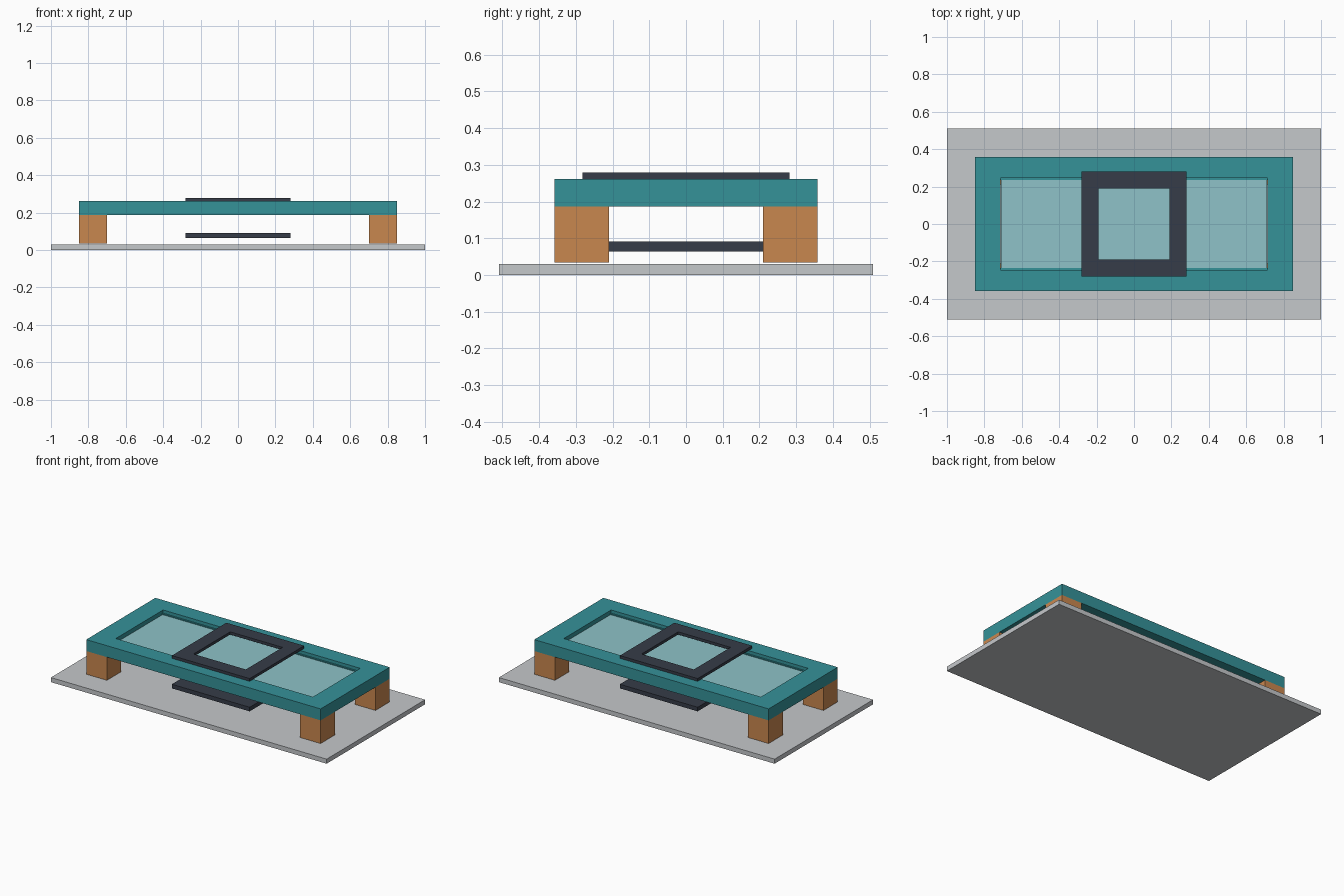
import bpy, bmesh

if "Cube" in bpy.data.objects:
    bpy.data.objects.remove(bpy.data.objects["Cube"])


def srgb(hex_code):
    vals = [int(hex_code[i:i + 2], 16) / 255 for i in (0, 2, 4)]
    return [v / 12.92 if v <= 0.04045 else ((v + 0.055) / 1.055) ** 2.4 for v in vals] + [1]


def material(name, hex_code):
    m = bpy.data.materials.new(name)
    m.diffuse_color = srgb(hex_code)
    m.use_nodes = True
    m.node_tree.nodes["Principled BSDF"].inputs["Base Color"].default_value = m.diffuse_color
    return m


GREY = material("light_grey", "C5C8CB")
WOOD = material("warm_wood", "C9874F")
TEAL = material("teal", "359299")
GLASS = material("pale_glass", "8EC2C8")
DARK = material("dark_slate", "363C48")


def finish(name, bm, mat):
    bmesh.ops.recalc_face_normals(bm, faces=bm.faces)
    me = bpy.data.meshes.new(name)
    bm.to_mesh(me)
    bm.free()
    me.materials.append(mat)
    ob = bpy.data.objects.new(name, me)
    bpy.context.collection.objects.link(ob)
    return ob


def box(name, x, y, z, mat):
    """Box from (min, max) ranges on each axis."""
    bm = bmesh.new()
    bmesh.ops.create_cube(bm, size=1)
    for v in bm.verts:
        v.co = [r[0] if c < 0 else r[1] for c, r in zip(v.co, (x, y, z))]
    return finish(name, bm, mat)


def frame(name, outer, inner, z, mat):
    """Rectangular ring with a through opening."""
    bm = bmesh.new()
    corners = ((-1, -1), (1, -1), (1, 1), (-1, 1))
    loops = [[bm.verts.new((sx * hx, sy * hy, h)) for sx, sy in corners]
             for (hx, hy), h in ((outer, z[0]), (outer, z[1]), (inner, z[1]), (inner, z[0]))]
    for k in range(4):
        a, b = loops[k], loops[(k + 1) % 4]
        for i in range(4):
            j = (i + 1) % 4
            bm.faces.new((a[i], a[j], b[j], b[i]))
    return finish(name, bm, mat)


# Ground slab
box("base_plate", (-1, 1), (-0.51, 0.51), (0, 0.03), GREY)

# Four corner legs
for sx in (-1, 1):
    for sy in (-1, 1):
        box("leg", sorted((sx * 0.70, sx * 0.85)), sorted((sy * 0.21, sy * 0.358)),
            (0.034, 0.186), WOOD)

# Table top: rim, inset panel and narrow guide strips along the long sides
frame("top_rim", (0.85, 0.358), (0.715, 0.245), (0.186, 0.261), TEAL)
box("glass_panel", (-0.712, 0.712), (-0.235, 0.235), (0.205, 0.235), GLASS)
for s in (-1, 1):
    box("guide_strip", (-0.715, 0.715), sorted((s * 0.235, s * 0.245)), (0.2, 0.24), TEAL)

# Square window frame on top and matching plate below
frame("window_frame", (0.282, 0.282), (0.19, 0.19), (0.261, 0.279), DARK)
box("lower_plate", (-0.282, 0.282), (-0.282, 0.282), (0.064, 0.091), DARK)
